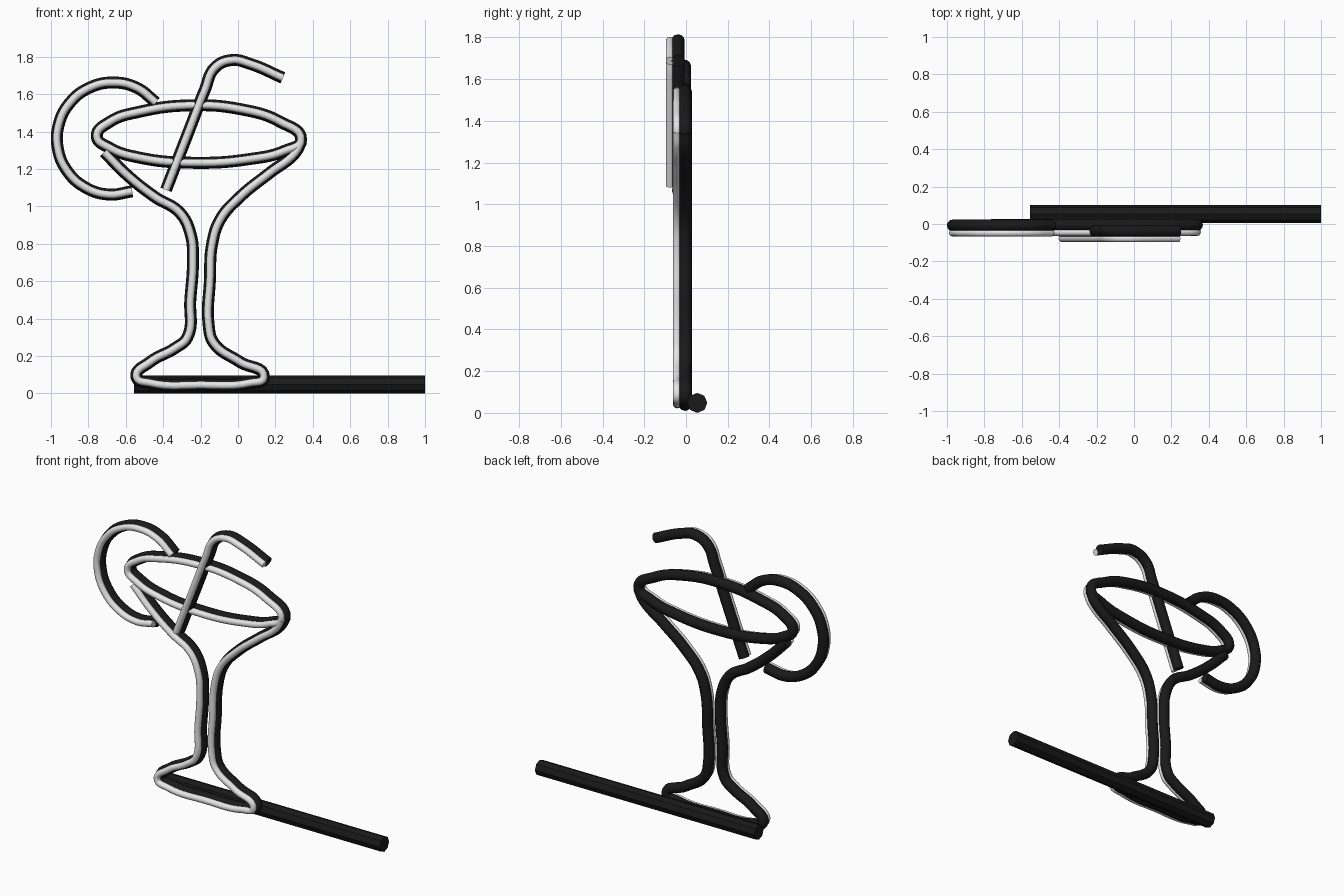
import bpy
import math

cube = bpy.data.objects.get("Cube")
if cube:
    bpy.data.objects.remove(cube, do_unlink=True)


def material(name, value):
    mat = bpy.data.materials.new(name)
    mat.use_nodes = True
    color = (value, value, value, 1)
    mat.diffuse_color = color
    mat.node_tree.nodes["Principled BSDF"].inputs["Base Color"].default_value = color
    return mat


BLACK = material("black backing", 0.01)
WHITE = material("white tube", 0.8)


def smooth(obj):
    bpy.ops.object.select_all(action="DESELECT")
    obj.select_set(True)
    bpy.context.view_layer.objects.active = obj
    bpy.ops.object.shade_smooth_by_angle(angle=math.radians(50))


def tube(name, points, y, radius, mat, closed):
    """Round tube along a smooth path in the xz plane, as a mesh."""
    curve = bpy.data.curves.new(name + "_path", "CURVE")
    curve.dimensions = "3D"
    curve.bevel_depth = radius
    curve.bevel_resolution = 4
    curve.resolution_u = 8
    curve.use_fill_caps = True
    spline = curve.splines.new("BEZIER")
    spline.bezier_points.add(len(points) - 1)
    spline.use_cyclic_u = closed
    for bp, (x, z) in zip(spline.bezier_points, points):
        bp.co = (x, y, z)
        bp.handle_left_type = bp.handle_right_type = "AUTO"
    helper = bpy.data.objects.new(name + "_helper", curve)
    bpy.context.collection.objects.link(helper)
    bpy.context.view_layer.update()
    graph = bpy.context.evaluated_depsgraph_get()
    mesh = bpy.data.meshes.new_from_object(helper.evaluated_get(graph))
    bpy.data.objects.remove(helper, do_unlink=True)
    mesh.materials.clear()
    mesh.materials.append(mat)
    obj = bpy.data.objects.new(name, mesh)
    bpy.context.collection.objects.link(obj)
    smooth(obj)


def neon(name, points, y=-0.004, closed=False):
    """Thick dark backing with a thinner white tube on its front."""
    tube(name + "_backing", points, y, 0.032, BLACK, closed)
    tube(name + "_light", points, y - 0.039, 0.02, WHITE, closed)


# Rim of the glass
neon("rim", [(-.755, 1.375), (-.685, 1.452), (-.525, 1.506), (-.25, 1.54),
             (.01, 1.52), (.225, 1.452), (.337, 1.355), (.25, 1.297),
             (.065, 1.253), (-.25, 1.233), (-.525, 1.26), (-.685, 1.312)],
     closed=True)

# Bowl, stem and foot in one line
neon("glass", [(-.715, 1.29), (-.588, 1.163), (-.444, 1.05), (-.31, .965),
               (-.253, .85), (-.241, .715), (-.255, .5), (-.272, .297),
               (-.335, .243), (-.47, .168), (-.543, .088), (-.47, .056),
               (-.2, .045), (.064, .056), (.138, .086), (.01, .168),
               (-.13, .27), (-.157, .367), (-.15, .607), (-.139, .795),
               (-.096, .928), (.01, 1.05), (.171, 1.18), (.305, 1.285),
               (.34, 1.35)])

# Drinking straw in front of the rim
neon("straw", [(-.385, 1.088), (-.26, 1.41), (-.177, 1.623), (-.125, 1.74),
               (-.035, 1.782), (.064, 1.762), (.24, 1.687)], y=-.038)

# Fruit slice arc
arc = [math.radians(40 + 250 * i / 10) for i in range(11)]
neon("fruit_slice", [(-.668 + .3 * math.cos(a), 1.362 + .3 * math.sin(a))
                     for a in arc], y=-.008)

# Straight bar behind the foot
bpy.ops.mesh.primitive_cylinder_add(vertices=8, radius=.048, depth=1.555,
                                    location=(.2225, .054, .048),
                                    rotation=(0, math.pi / 2, 0))
bar = bpy.context.object
bar.name = "mounting_bar"
bar.data.materials.append(BLACK)
